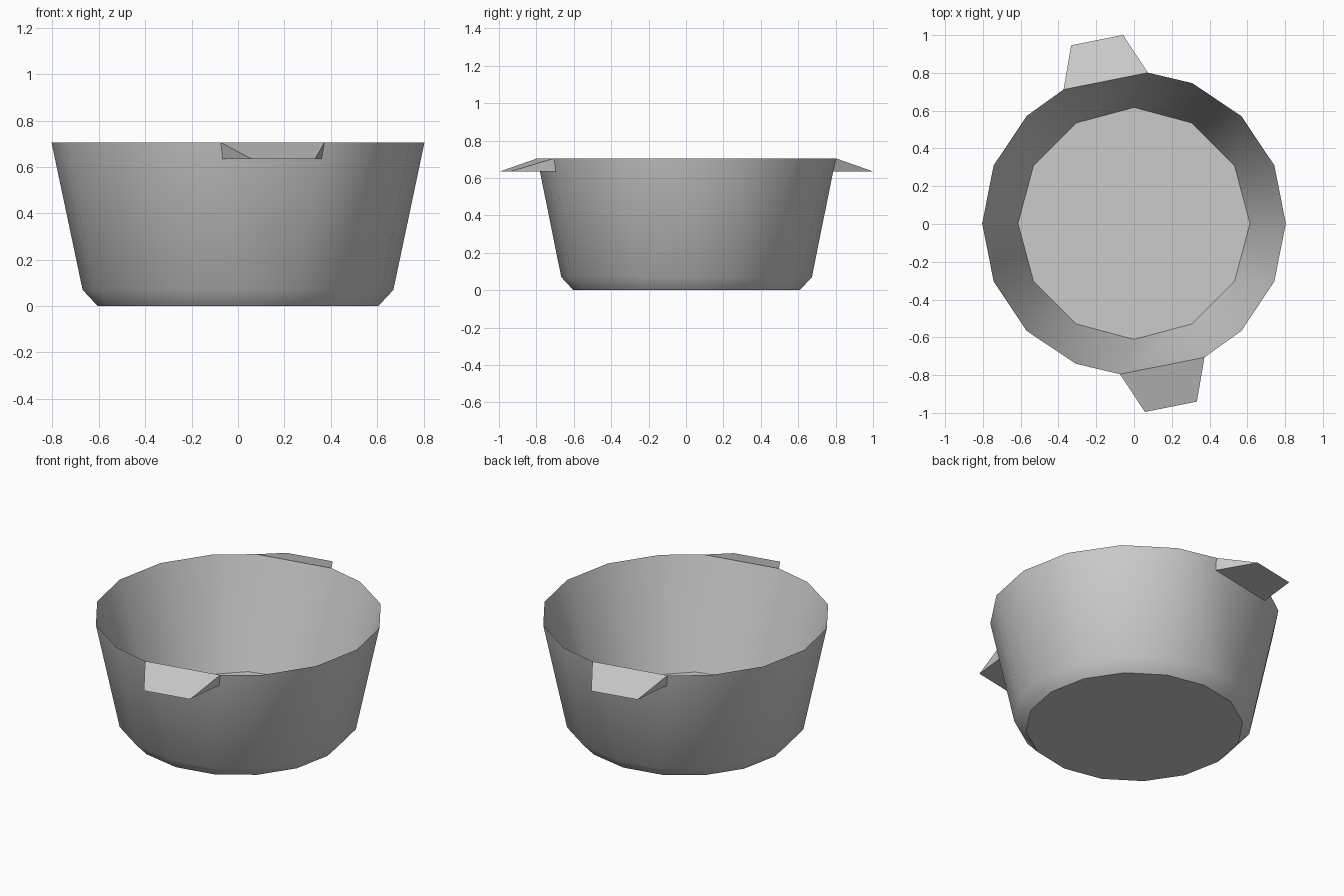
import bpy, bmesh
from math import cos, sin, tau, radians
from mathutils import Vector

cube = bpy.data.objects.get("Cube")
if cube:
    bpy.data.objects.remove(cube, do_unlink=True)

grey = bpy.data.materials.new("pan_grey")
grey.use_nodes = True
colour = (0.6, 0.6, 0.6, 1)
grey.diffuse_color = colour
grey.node_tree.nodes["Principled BSDF"].inputs["Base Color"].default_value = colour

CENTRE_Y = 0.003
RIM_Z, GRIP_Z, FLOOR_Z = 0.705, 0.635, 0.07


def ring(count, radius, z):
    return [Vector((radius * cos(tau * i / count), radius * sin(tau * i / count), z))
            for i in range(count)]


def half_turn(p):
    return Vector((-p.x, -p.y, p.z))


def finish(name, bm):
    """Turn a bmesh into a shaded, coloured object."""
    bmesh.ops.recalc_face_normals(bm, faces=bm.faces)
    mesh = bpy.data.meshes.new(name)
    bm.to_mesh(mesh)
    bm.free()
    mesh.materials.append(grey)
    obj = bpy.data.objects.new(name, mesh)
    obj.location.y = CENTRE_Y
    bpy.context.collection.objects.link(obj)
    bpy.ops.object.select_all(action='DESELECT')
    obj.select_set(True)
    bpy.context.view_layer.objects.active = obj
    bpy.ops.object.shade_smooth_by_angle(angle=radians(40))


# Rim outline, widened along the two edges that carry the handles
rim_points = ring(16, 0.804, RIM_Z)
shoulder_points = ring(16, 0.67, FLOOR_Z)
rim_points[12] = Vector((-0.074, -0.798, RIM_Z))
rim_points[13] = Vector((0.373, -0.709, RIM_Z))
for i in (12, 13):
    rim_points[i - 8] = half_turn(rim_points[i])

# Pot: outer wall, bevelled foot, underside, inner wall and floor
bm = bmesh.new()
rim, shoulder, foot, floor = [
    [bm.verts.new(p) for p in points]
    for points in (rim_points, shoulder_points, ring(16, 0.605, 0), ring(12, 0.614, FLOOR_Z))]
for upper, lower in ((rim, shoulder), (shoulder, foot)):
    for i in range(16):
        j = (i + 1) % 16
        bm.faces.new((upper[i], lower[i], lower[j], upper[j]))
bm.faces.new(foot)
bm.faces.new(floor)
# Each quarter of the inner wall joins four rim edges to three floor edges
for q in range(4):
    r = [rim[(4 * q + k) % 16] for k in range(5)]
    f = [floor[(3 * q + k) % 12] for k in range(4)]
    for face in ((r[0], r[1], f[1], f[0]), (r[1], r[2], f[1]), (r[2], f[2], f[1]),
                 (r[2], r[3], f[2]), (r[3], r[4], f[3], f[2])):
        bm.faces.new(face)
finish("pot_body", bm)

# Wedge handles: sloping top, flat underside, two triangular cheeks
drop = (RIM_Z - GRIP_Z) / (RIM_Z - FLOOR_Z)
wedge = [rim_points[12], rim_points[13],
         rim_points[12].lerp(shoulder_points[12], drop),
         rim_points[13].lerp(shoulder_points[13], drop),
         Vector((0.058, -0.998, GRIP_Z)), Vector((0.333, -0.943, GRIP_Z))]
for name, place in (("front_handle", lambda p: p), ("back_handle", half_turn)):
    bm = bmesh.new()
    v = [bm.verts.new(place(p)) for p in wedge]
    for face in ((0, 4, 5, 1), (2, 3, 5, 4), (0, 2, 4), (1, 5, 3), (0, 1, 3, 2)):
        bm.faces.new([v[i] for i in face])
    finish(name, bm)
